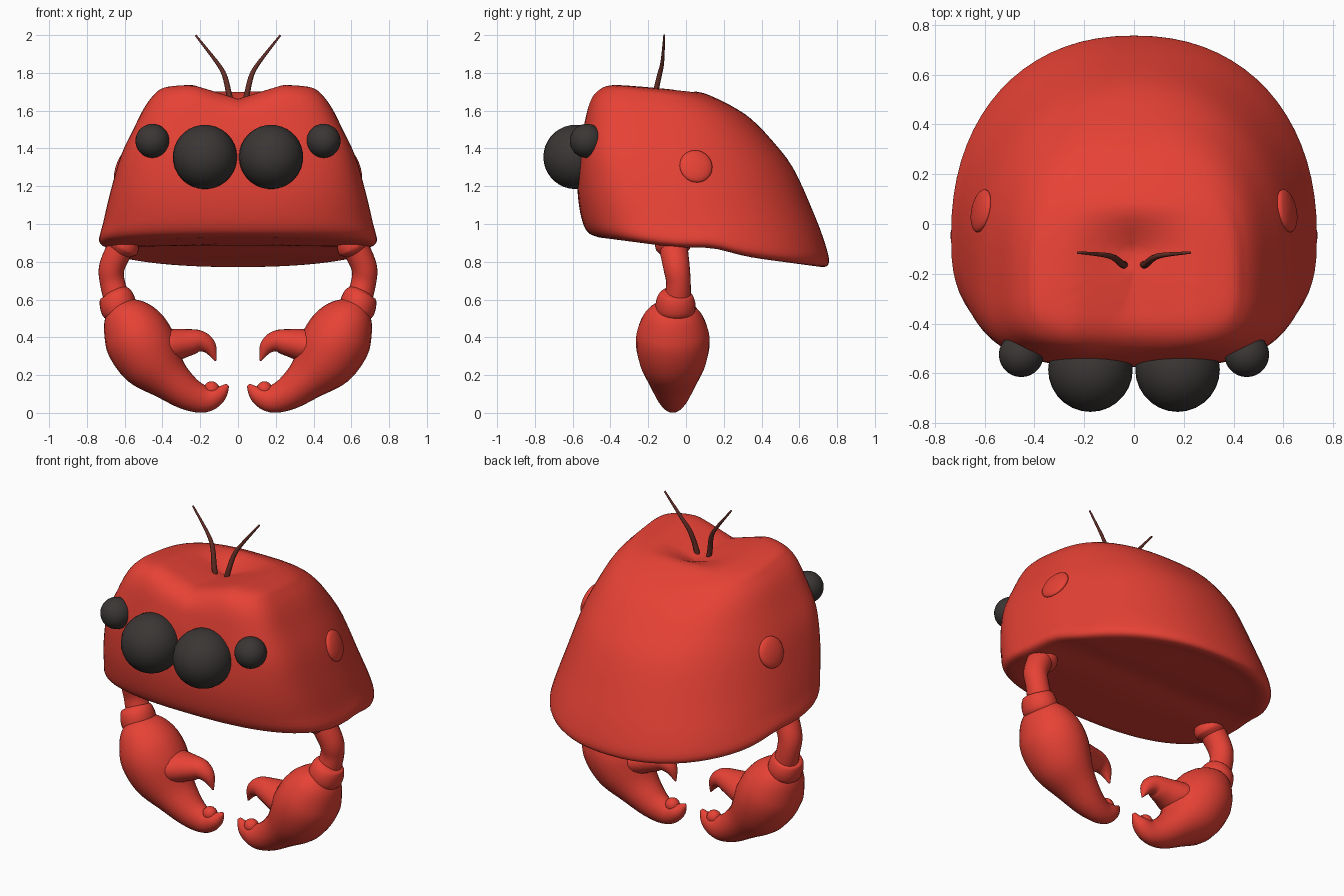
import bpy, bmesh, math
from mathutils import Vector, Matrix
from mathutils.bvhtree import BVHTree

if "Cube" in bpy.data.objects:
    bpy.data.objects.remove(bpy.data.objects["Cube"])


def material(name, rgb):
    m = bpy.data.materials.new(name)
    m.diffuse_color = (*rgb, 1)
    m.use_nodes = True
    m.node_tree.nodes["Principled BSDF"].inputs["Base Color"].default_value = m.diffuse_color
    return m


RED = material("shell red", (0.83, 0.056, 0.037))
DARK = material("eye charcoal", (0.042, 0.037, 0.035))
BROWN = material("antenna brown", (0.13, 0.028, 0.02))


def finish(name, bm, mat, mirror=True):
    bmesh.ops.recalc_face_normals(bm, faces=bm.faces)
    me = bpy.data.meshes.new(name)
    bm.to_mesh(me)
    bm.free()
    me.materials.append(mat)
    for p in me.polygons:
        p.use_smooth = True
    ob = bpy.data.objects.new(name, me)
    bpy.context.collection.objects.link(ob)
    if mirror:
        mod = ob.modifiers.new("mirror", 'MIRROR')
        mod.use_mirror_merge = False
    return ob


def smooth_path(pts, steps):
    """Catmull-Rom through tuples of any length."""
    out = []
    n = len(pts)
    for i in range(n - 1):
        a, b, c, d = (pts[max(i - 1, 0)], pts[i], pts[i + 1], pts[min(i + 2, n - 1)])
        for s in range(steps):
            t = s / steps
            out.append(tuple(
                0.5 * (2 * q + (r - p) * t + (2 * p - 5 * q + 4 * r - u) * t * t
                       + (3 * q - p - 3 * r + u) * t ** 3)
                for p, q, r, u in zip(a, b, c, d)))
    out.append(tuple(pts[-1]))
    return out


def loft(rings):
    bm = bmesh.new()
    rows = [[bm.verts.new(co) for co in ring] for ring in rings]
    n = len(rows[0])
    for r0, r1 in zip(rows, rows[1:]):
        for k in range(n):
            bm.faces.new((r0[k], r0[(k + 1) % n], r1[(k + 1) % n], r1[k]))
    bm.faces.new(rows[0])
    bm.faces.new(rows[-1])
    return bm


def tube(name, pts, mat, steps=5, sides=24):
    """Sweep an ellipse; pts are (x, y, z, half width in plane, half depth)."""
    path = smooth_path(pts, steps)
    rings = []
    for i, p in enumerate(path):
        t = Vector(path[min(i + 1, len(path) - 1)][:3]) - Vector(path[max(i - 1, 0)][:3])
        side = t.cross(Vector((0, 1, 0))).normalized()
        deep = side.cross(t).normalized()
        rings.append([Vector(p[:3])
                      + side * max(p[3], .003) * math.cos(2 * math.pi * k / sides)
                      + deep * max(p[4], .003) * math.sin(2 * math.pi * k / sides)
                      for k in range(sides)])
    return finish(name, loft(rings), mat)


def ball(name, matrix, mat, u=28, v=18):
    bm = bmesh.new()
    bmesh.ops.create_uvsphere(bm, u_segments=u, v_segments=v, radius=1, matrix=matrix)
    return finish(name, bm, mat)


# Shell: tilted rings (y front, z front, y back, z back, half width, mid y, front power, back power)
shell = [
    (.04, .875, .14, .865, .05, .09, 2.0, 2.0),
    (-.38, .92, .60, .80, .56, -.03, 2.4, 2.1),
    (-.48, .935, .72, .772, .69, -.05, 2.6, 2.15),
    (-.53, .97, .757, .80, .735, -.05, 2.7, 2.2),
    (-.56, 1.06, .735, .90, .715, -.06, 2.9, 2.2),
    (-.575, 1.20, .675, 1.06, .68, -.10, 3.2, 2.15),
    (-.565, 1.38, .565, 1.30, .622, -.16, 3.7, 2.2),
    (-.54, 1.53, .44, 1.46, .55, -.18, 4.0, 2.4),
    (-.515, 1.64, .34, 1.56, .495, -.20, 4.0, 2.6),
    (-.475, 1.705, .25, 1.62, .445, -.21, 4.0, 2.8),
    (-.41, 1.735, .15, 1.67, .39, -.20, 4.0, 2.8),
    (-.32, 1.735, .06, 1.70, .25, -.18, 3.0, 2.6),
    (-.19, 1.725, -.11, 1.71, .04, -.15, 2.0, 2.0)]
SEG = 72
rings = []
for yf, zf, yb, zb, w, c, nf, nb in smooth_path(shell, 4):
    ring = []
    for k in range(SEG):
        a = 2 * math.pi * k / SEG
        ca, sa = math.cos(a), math.sin(a)
        n = nb if sa > 0 else nf
        x = w * math.copysign(abs(ca) ** (2 / n), ca)
        y = c + ((yb - c) if sa > 0 else (c - yf)) * math.copysign(abs(sa) ** (2 / n), sa)
        z = zf + (zb - zf) * (y - yf) / (yb - yf)
        # Lower rim stays higher at the sides before dropping to the back
        z += .022 * math.exp(-((y - .14) / .13) ** 2) * min(1, max(0, (1.0 - z) / .1))
        # V-shaped notch along the middle of the brow
        fade = min(1, max(0, (.05 - y) / .15)) * min(1, max(0, (z - 1.5) / .2))
        z -= .075 * max(0, 1 - abs(x) / .24) * fade
        ring.append(Vector((x, y, z)))
    rings.append(ring)
body = loft(rings)
bmesh.ops.recalc_face_normals(body, faces=body.faces)
skin = BVHTree.FromBMesh(body)
finish("shell", body, RED, mirror=False)

# Eyes
for name, co, r in (("large_eyes", (.175, -.585, 1.355), .17),
                    ("small_eyes", (.453, -.525, 1.44), .09)):
    ball(name, Matrix.Translation(co) @ Matrix.Scale(r, 4), DARK)

# Side bumps, laid flat on the shell
hit, normal, _, _ = skin.ray_cast(Vector((2, .053, 1.305)), Vector((-1, 0, 0)))
ball("side_bumps", Matrix.Translation(hit) @ normal.to_track_quat('Z', 'Y').to_matrix().to_4x4()
     @ Matrix.Diagonal((.088, .09, .028, 1)), RED)

# Antennae
tube("antennae", [(.035, -.165, 1.63, .015, .015), (.05, -.16, 1.70, .015, .015),
                  (.073, -.14, 1.79, .013, .013), (.115, -.125, 1.86, .010, .010),
                  (.225, -.115, 2.0, .005, .005)], BROWN, sides=10)

# Arms with shoulder and elbow cuffs
tube("arms", [(.58, -.07, .95, .07, .075), (.625, -.065, .87, .07, .075),
              (.668, -.05, .77, .068, .07), (.665, -.04, .69, .066, .065),
              (.64, -.045, .60, .07, .07)], RED)
tube("shoulder_cuffs", [(.585, -.07, .925, .07, .08), (.60, -.07, .90, .085, .092),
                        (.615, -.068, .875, .085, .092), (.628, -.066, .85, .06, .07)], RED)
tube("elbow_cuffs", [(.655, -.05, .645, .055, .06), (.647, -.052, .625, .085, .09),
                     (.637, -.055, .58, .096, .105), (.627, -.055, .53, .09, .10),
                     (.62, -.055, .50, .06, .07)], RED)

# Claws: palm with lower finger, upper finger and a small tooth
Y = -.07
tube("claw_palms", [(.635, Y, .585, .05, .07), (.605, Y, .53, .12, .14),
                    (.555, Y, .445, .168, .185), (.51, Y, .36, .18, .195),
                    (.45, Y, .268, .165, .175), (.36, Y, .175, .115, .13),
                    (.26, Y, .10, .088, .09), (.17, Y, .073, .07, .06),
                    (.10, Y, .10, .045, .045), (.055, Y, .148, .010, .010)], RED)
tube("claw_upper_fingers", [(.44, Y, .35, .075, .13), (.36, Y, .356, .088, .12),
                            (.27, Y, .372, .073, .085), (.20, Y, .378, .057, .06),
                            (.15, Y, .345, .038, .038), (.118, Y, .275, .004, .004)], RED)
ball("claw_teeth", Matrix.Translation((.14, Y, .125)) @ Matrix.Scale(.042, 4), RED, 16, 10)
